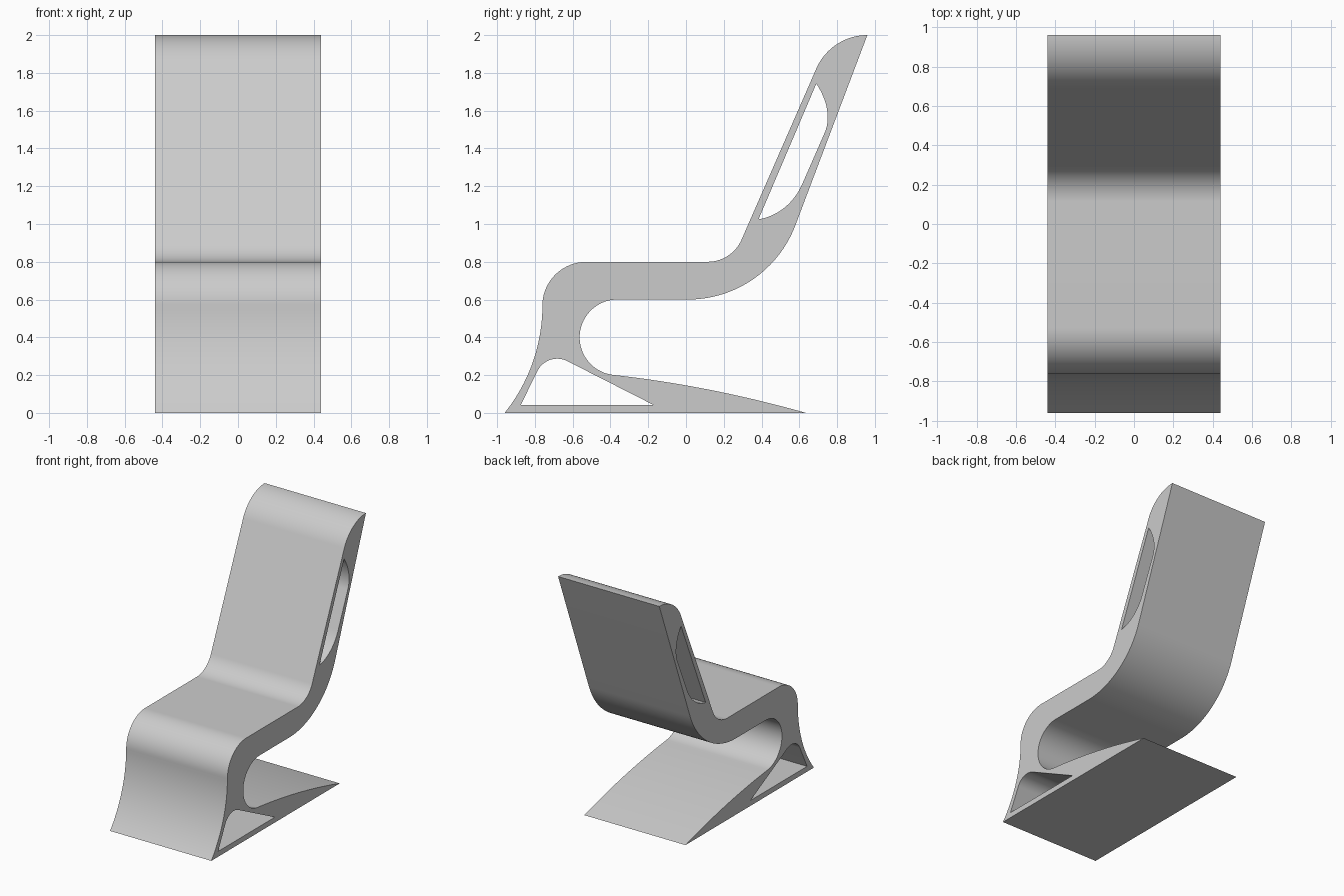
import bpy, bmesh, math
from mathutils import Vector
from mathutils.geometry import interpolate_bezier

cube = bpy.data.objects.get("Cube")
if cube:
    bpy.data.objects.remove(cube, do_unlink=True)

HALF_WIDTH = 0.44
STEPS = 28


def trace(start, segments):
    """Side outline in (y, z): one point is a line, two a rounded corner, three a cubic."""
    points = [Vector(start)]
    for segment in segments:
        p0 = points[-1]
        seg = [Vector(p) for p in segment]
        end = seg[-1]
        if len(seg) == 1:
            points.append(end)
            continue
        if len(seg) == 2:
            corner = seg[0]
            turn = (corner - p0).angle(end - corner)
            k = 4 / 3 * math.tan(turn / 4) / math.tan(turn / 2)
            c1, c2 = p0.lerp(corner, k), end.lerp(corner, k)
        else:
            c1, c2 = seg[:2]
        points += [p.to_2d() for p in interpolate_bezier(
            p0.to_3d(), c1.to_3d(), c2.to_3d(), end.to_3d(), STEPS)[1:]]
    if (points[-1] - points[0]).length < 1e-5:
        points.pop()
    return points


# Outer silhouette: front leg, seat, backrest, underside, foot
outline = trace((-0.96, 0), [
    [(-0.76, 0.25), (-0.76, 0.57)],
    [(-0.76, 0.8), (-0.525, 0.8)],
    [(0.115, 0.8)],
    [(0.243, 0.8), (0.294, 0.917)],
    [(0.69, 1.823)],
    [(0.768, 2.0), (0.96, 2.0)],
    [(0.579, 0.993)],
    [(0.43, 0.6), (0.01, 0.6)],
    [(-0.363, 0.6)],
    [(-0.563, 0.6), (-0.563, 0.4)],
    [(-0.563, 0.221), (-0.385, 0.201)],
    [(0.125, 0.144), (0.635, 0)],
])

# Opening through the foot
foot_opening = trace((-0.875, 0.042), [
    [(-0.786, 0.222)],
    [(-0.734, 0.328), (-0.628, 0.274)],
    [(-0.172, 0.042)],
])

# Opening through the backrest
back_opening = trace((0.384, 1.025), [
    [(0.69, 1.743)],
    [(0.745, 1.66), (0.768, 1.565), (0.735, 1.485)],
    [(0.616, 1.213)],
    [(0.546, 1.05), (0.384, 1.025)],
])

# Fill the side profile and extrude it across the width
bm = bmesh.new()
for loop in (outline, foot_opening, back_opening):
    verts = [bm.verts.new((-HALF_WIDTH, y, z)) for y, z in loop]
    for a, b in zip(verts, verts[1:] + verts[:1]):
        bm.edges.new((a, b))
bmesh.ops.triangle_fill(bm, use_beauty=True, edges=bm.edges[:], normal=(-1, 0, 0))
result = bmesh.ops.extrude_face_region(bm, geom=bm.faces[:], use_keep_orig=True)
moved = [g for g in result["geom"] if isinstance(g, bmesh.types.BMVert)]
bmesh.ops.translate(bm, verts=moved, vec=(2 * HALF_WIDTH, 0, 0))
bmesh.ops.recalc_face_normals(bm, faces=bm.faces[:])
mesh = bpy.data.meshes.new("chair_body")
bm.to_mesh(mesh)
bm.free()
chair = bpy.data.objects.new("chair_body", mesh)
bpy.context.collection.objects.link(chair)

# Plain grey finish
grey = bpy.data.materials.new("light_grey")
grey.use_nodes = True
colour = (0.6, 0.6, 0.6, 1)
grey.diffuse_color = colour
grey.node_tree.nodes["Principled BSDF"].inputs["Base Color"].default_value = colour
mesh.materials.append(grey)

# Smooth the curves, keep the rims crisp
bpy.ops.object.select_all(action="DESELECT")
chair.select_set(True)
bpy.context.view_layer.objects.active = chair
bpy.ops.object.shade_smooth_by_angle(angle=math.radians(25))
